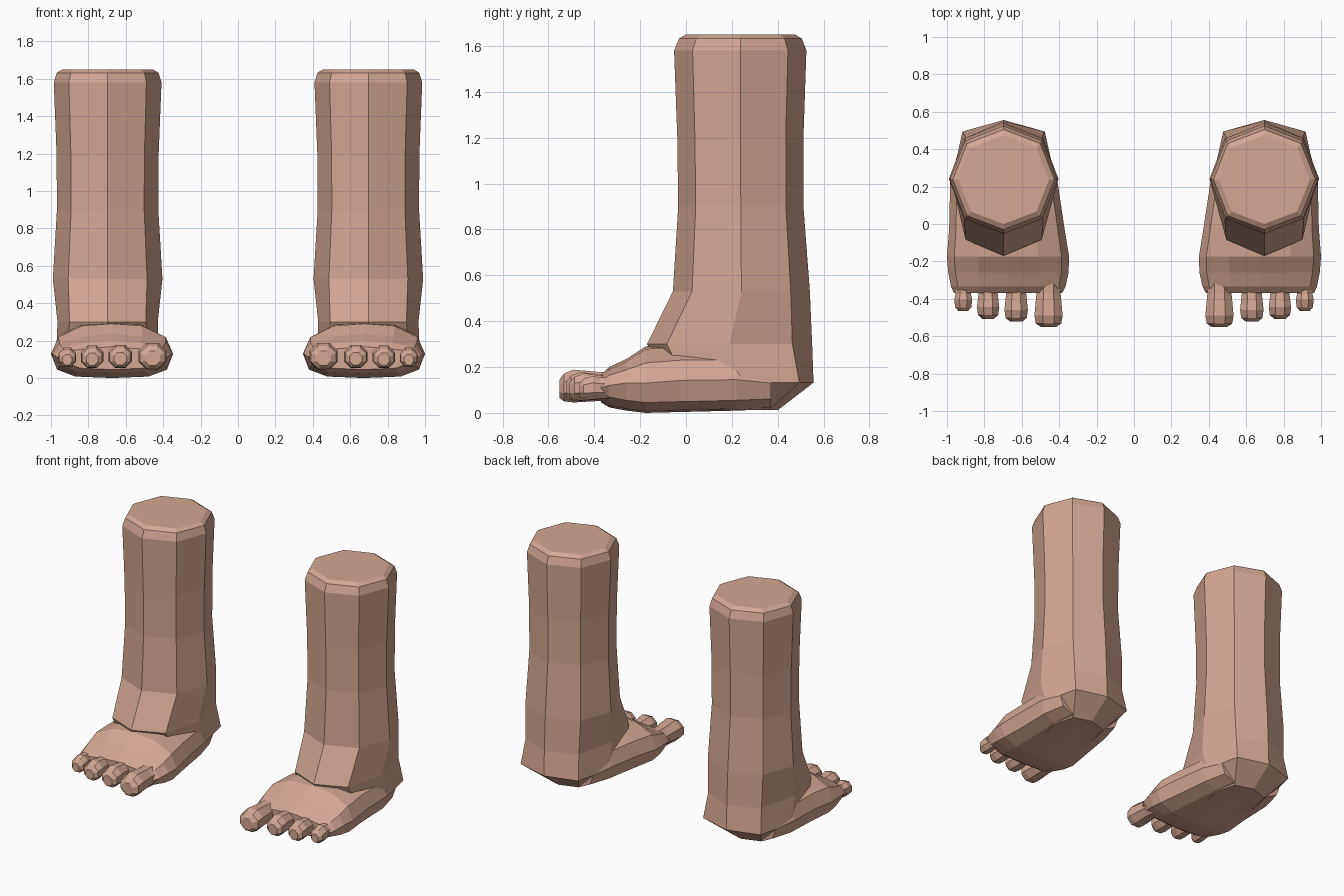
import bpy, bmesh, math

if "Cube" in bpy.data.objects:
    bpy.data.objects.remove(bpy.data.objects["Cube"])

skin = bpy.data.materials.new("skin")
skin.diffuse_color = (0.66, 0.38, 0.29, 1)
skin.use_nodes = True
skin.node_tree.nodes["Principled BSDF"].inputs["Base Color"].default_value = skin.diffuse_color


def loft(name, rings):
    """Skin a list of equal-length point rings and cap both ends."""
    bm = bmesh.new()
    rows = [[bm.verts.new(p) for p in ring] for ring in rings]
    n = len(rows[0])
    for a, b in zip(rows, rows[1:]):
        for i in range(n):
            j = (i + 1) % n
            bm.faces.new((a[i], a[j], b[j], b[i]))
    bm.faces.new(rows[0])
    bm.faces.new(rows[-1])
    bmesh.ops.recalc_face_normals(bm, faces=bm.faces)
    mesh = bpy.data.meshes.new(name)
    bm.to_mesh(mesh)
    bm.free()
    mesh.materials.append(skin)
    ob = bpy.data.objects.new(name, mesh)
    bpy.context.collection.objects.link(ob)
    return ob


def leg_ring(z, hw, y0, y1, corner=0.72):
    """Octagon with a corner at the front, at height z."""
    cy, hy = (y0 + y1) / 2, (y1 - y0) / 2
    unit = [(0, -1), (corner, -corner), (1, 0), (corner, corner),
            (0, 1), (-corner, corner), (-1, 0), (-corner, -corner)]
    return [(0.697 + u * hw, cy + v * hy, z) for u, v in unit]


def foot_ring(y, x0, x1, zb, zt, zside=0.13):
    """Foot cross-section: flat sole, widest at the side line, domed top."""
    half = [(0.6, zb + 0.008), (0.9, zb + 0.045), (1, zside),
            (0.88, zside + 0.55 * (zt - zside)), (0.5, zt - 0.012)]
    prof = [(0, zb)] + half + [(0, zt)] + [(-u, z) for u, z in reversed(half)]
    cx, hx = (x0 + x1) / 2, (x1 - x0) / 2
    return [(cx + u * hx, y, z) for u, z in prof]


def toe_ring(x, y, z, hw, hz):
    """Eight-sided toe cross-section."""
    return [(x + hw * math.cos(a) * 1.06, y, z + hz * math.sin(a) * 1.06)
            for a in (math.pi / 8 + k * math.pi / 4 for k in range(8))]


# Leg, ankle and heel
leg = loft("leg_and_foot", [
    leg_ring(1.65, 0.243, 0.000, 0.475),
    leg_ring(1.632, 0.272, -0.030, 0.505),
    leg_ring(1.58, 0.288, -0.052, 0.525),
    leg_ring(1.20, 0.273, -0.038, 0.512),
    leg_ring(0.90, 0.271, -0.034, 0.512),
    leg_ring(0.53, 0.293, -0.057, 0.540),
    leg_ring(0.30, 0.268, -0.170, 0.550, 0.76),
    leg_ring(0.132, 0.275, -0.060, 0.556, 0.80),
    leg_ring(0.012, 0.165, 0.020, 0.400, 0.78),
])

# Foot body from heel to toe roots
parts = [loft("foot_body", [
    foot_ring(0.37, 0.450, 0.945, 0.016, 0.270),
    foot_ring(0.22, 0.408, 0.983, 0.010, 0.302, 0.145),
    foot_ring(-0.02, 0.372, 0.988, 0.004, 0.302, 0.142),
    foot_ring(-0.175, 0.347, 1.000, 0.000, 0.290),
    foot_ring(-0.26, 0.350, 0.993, 0.010, 0.235),
    foot_ring(-0.335, 0.366, 0.978, 0.024, 0.200, 0.12),
    foot_ring(-0.37, 0.385, 0.962, 0.045, 0.168, 0.11),
])]

# Four toes: centre x, tip y, half width, height of the pad's centre, half height
for i, (x, tip, hw, z, hz) in enumerate([
        (0.457, -0.552, 0.077, 0.117, 0.073),
        (0.630, -0.522, 0.064, 0.115, 0.064),
        (0.780, -0.507, 0.061, 0.113, 0.061),
        (0.913, -0.466, 0.049, 0.110, 0.053)]):
    parts.append(loft(f"toe_{i + 1}", [
        toe_ring(x, -0.27, 0.112, hw * 0.85, hz * 0.95),
        toe_ring(x, -0.375, z - 0.002, hw * 0.86, hz * 0.88),
        toe_ring(x, tip + 0.062, z, hw, hz),
        toe_ring(x, tip + 0.020, z - 0.006, hw * 0.90, hz * 0.85),
        toe_ring(x, tip, z - 0.012, hw * 0.52, hz * 0.55),
    ]))

# Weld the parts into one skin
bpy.context.view_layer.objects.active = leg
for part in parts:
    mod = leg.modifiers.new("weld", 'BOOLEAN')
    mod.operation = 'UNION'
    mod.solver = 'EXACT'
    mod.object = part
    bpy.ops.object.modifier_apply(modifier=mod.name)
    bpy.data.objects.remove(part)

# Other leg
mirror = leg.modifiers.new("other_leg", 'MIRROR')
mirror.use_axis = (True, False, False)
mirror.use_mirror_merge = False
